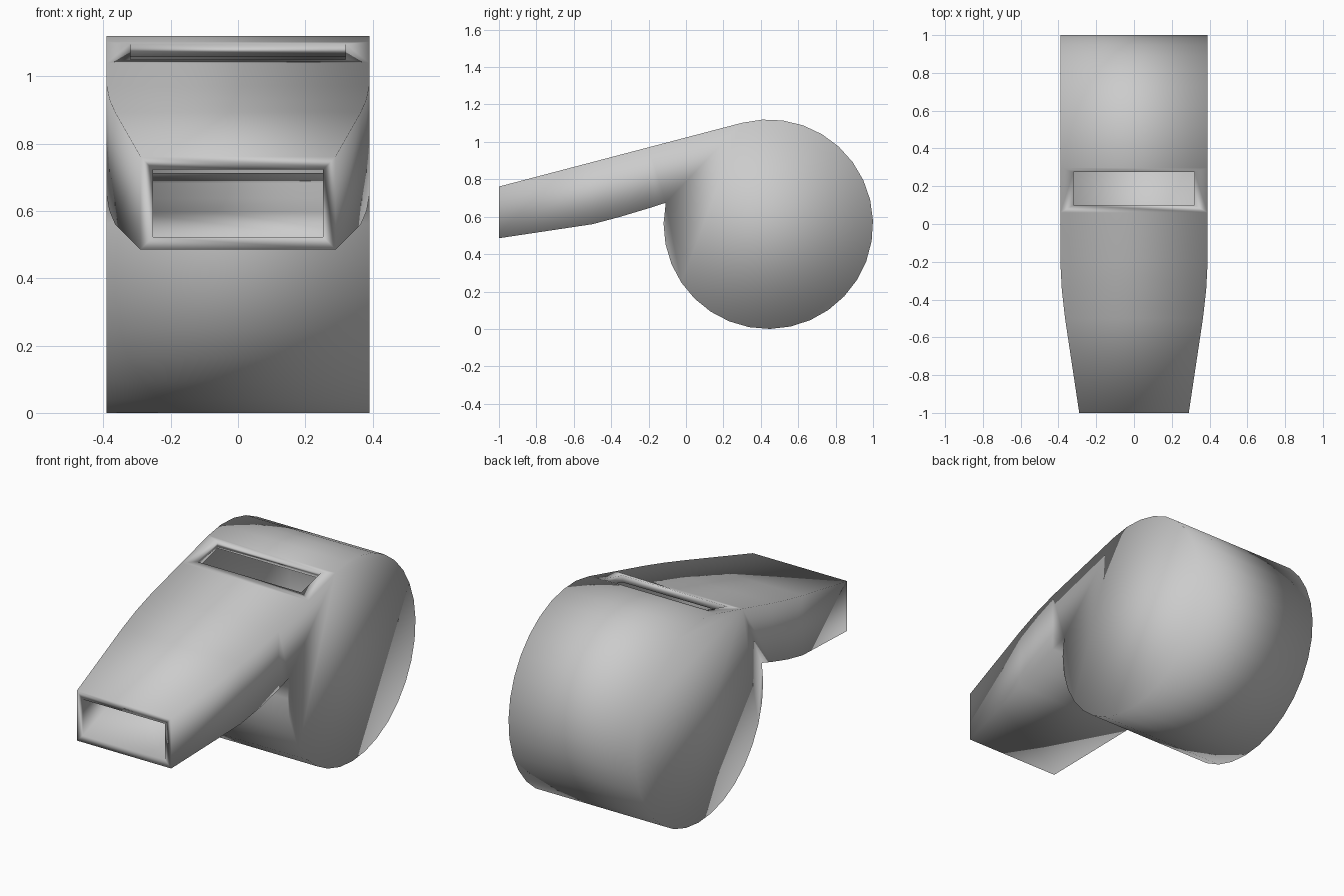
import bpy, bmesh, math

if "Cube" in bpy.data.objects:
    bpy.data.objects.remove(bpy.data.objects["Cube"])

CY, CZ, R = 0.44, 0.56, 0.56          # chamber centre and radius
TILT = math.atan(0.2624)              # slope of the straight top


def whistle_solid(name, t, end_deg, front):
    """Closed whistle shape, shrunk by wall thickness t; front = mouth stations."""
    r = R - t
    a0 = math.pi / 2 + TILT
    a1 = math.radians(end_deg)
    n = 26
    arc = [(CY + r * math.cos(a0 + (a1 - a0) * i / n),
            CZ + r * math.sin(a0 + (a1 - a0) * i / n)) for i in range(n + 1)]
    ty, tz = arc[0]

    def top(y):
        return tz + (y - ty) * math.tan(TILT)

    # side outline: neck top, round chamber, neck bottom
    outline = [(-0.2, top(-0.2)), (0.06, top(0.06))] + arc + [(-0.2, 0.645 + t)]
    w = 0.39 - t
    bm = bmesh.new()
    left = [bm.verts.new((-w, y, z)) for y, z in outline]
    right = [bm.verts.new((w, y, z)) for y, z in outline]
    bm.faces.new(left)
    bm.faces.new(right[::-1])
    for i in range(len(outline) - 1):
        bm.faces.new((left[i], right[i], right[i + 1], left[i + 1]))
    # tapering mouthpiece rings
    ring = [left[0], right[0], right[-1], left[-1]]
    for y, hw, zb in front:
        h, b, u = hw - t, zb + t, top(y)
        new = [bm.verts.new(p) for p in ((-h, y, u), (h, y, u), (h, y, b), (-h, y, b))]
        for k in range(4):
            m = (k + 1) % 4
            bm.faces.new((ring[k], ring[m], new[m], new[k]))
        ring = new
    bm.faces.new(ring)
    bmesh.ops.recalc_face_normals(bm, faces=bm.faces)
    me = bpy.data.meshes.new(name)
    bm.to_mesh(me)
    bm.free()
    ob = bpy.data.objects.new(name, me)
    bpy.context.collection.objects.link(ob)
    return ob


neck = [(-0.35, 0.382, 0.6), (-0.5, 0.365, 0.56)]
body = whistle_solid("whistle_body", 0.0, -191.8, neck + [(-1.0, 0.29, 0.485)])
hollow = whistle_solid("hollow_cutter", 0.037, -197.0, neck + [(-1.05, 0.2825, 0.4775)])

# air window in the top
bpy.ops.mesh.primitive_cube_add(size=1, location=(0, 0.1875, 1.1))
window = bpy.context.object
window.name = "window_cutter"
window.scale = (0.64, 0.175, 0.3)

for cutter in (hollow, window):
    mod = body.modifiers.new(cutter.name, "BOOLEAN")
    mod.operation = "DIFFERENCE"
    mod.solver = "EXACT"
    mod.object = cutter

bpy.ops.object.select_all(action="DESELECT")
body.select_set(True)
bpy.context.view_layer.objects.active = body
for mod in list(body.modifiers):
    bpy.ops.object.modifier_apply(modifier=mod.name)
for cutter in (hollow, window):
    bpy.data.objects.remove(cutter, do_unlink=True)

# soft shading over the whole shell
bpy.ops.object.shade_smooth()
grey = bpy.data.materials.new("light grey")
grey.diffuse_color = (0.6, 0.6, 0.6, 1)
grey.use_nodes = True
grey.node_tree.nodes["Principled BSDF"].inputs["Base Color"].default_value = grey.diffuse_color
body.data.materials.clear()
body.data.materials.append(grey)
for p in body.data.polygons:
    p.material_index = 0
